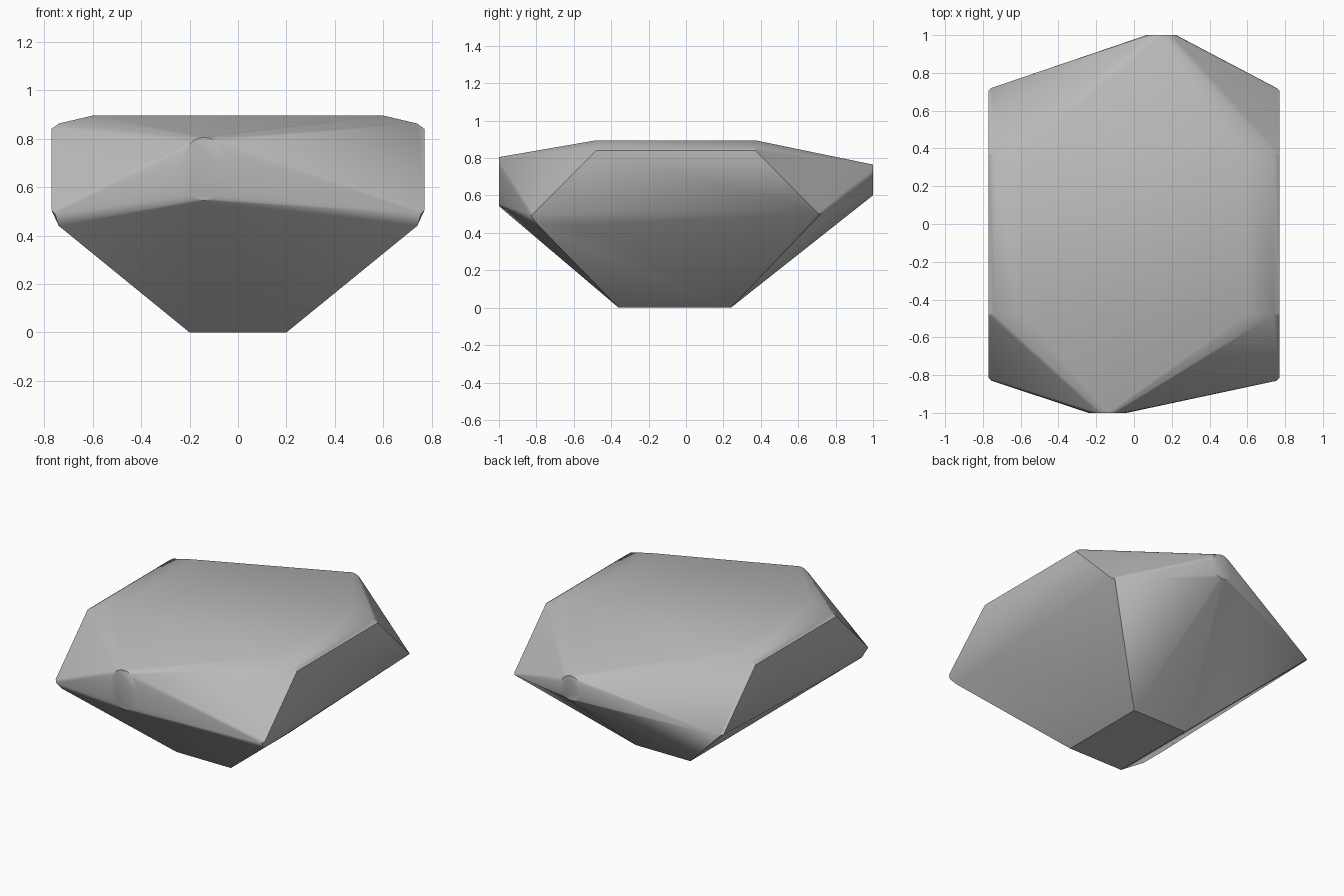
import bpy, bmesh, math

cube = bpy.data.objects.get("Cube")
if cube:
    bpy.data.objects.remove(cube, do_unlink=True)

# Plain grey stone
stone = bpy.data.materials.new("grey_stone")
stone.use_nodes = True
grey = (0.5, 0.5, 0.5, 1)
stone.diffuse_color = grey
stone.node_tree.nodes["Principled BSDF"].inputs["Base Color"].default_value = grey


def oval(cx, y, cz, rx, rz, sides=24):
    """Blunt nose: an upright oval facing along y."""
    return [(cx + rx * math.cos(i * math.tau / sides), y,
             cz + rz * math.sin(i * math.tau / sides)) for i in range(sides)]


# Noses at the two ends, offset to opposite sides
points = oval(-0.14, -1, 0.675, 0.1, 0.13) + oval(0.145, 1, 0.683, 0.078, 0.082)
points.append((-0.14, -0.985, 0.53))

# Mirrored points: small base, flat top with chamfer, flat flanks, lower lip
half = []
for y in (-0.36, 0.24):
    half.append((0.2, y, 0))
for y in (-0.48, 0.37):
    half += [(0.6, y, 0.895), (0.74, y, 0.862), (0.77, y, 0.84)]
half += [(0.77, -0.815, 0.505), (0.755, -0.83, 0.49),
         (0.77, 0.705, 0.505), (0.755, 0.72, 0.5),
         (0.74, -0.79, 0.44), (0.74, -0.6, 0.44)]
for x, y, z in half:
    points += [(x, y, z), (-x, y, z)]

# Wrap the points in a convex skin and merge flat areas
bm = bmesh.new()
for p in points:
    bm.verts.new(p)
hull = bmesh.ops.convex_hull(bm, input=bm.verts)
loose = {v for v in hull["geom_interior"] + hull["geom_unused"]
         if isinstance(v, bmesh.types.BMVert) and not v.link_faces}
bmesh.ops.delete(bm, geom=list(loose), context="VERTS")
bmesh.ops.dissolve_limit(bm, angle_limit=math.radians(0.5),
                         verts=bm.verts, edges=bm.edges)
bmesh.ops.recalc_face_normals(bm, faces=bm.faces)

mesh = bpy.data.meshes.new("faceted_stone")
bm.to_mesh(mesh)
bm.free()
mesh.materials.append(stone)
rock = bpy.data.objects.new("faceted_stone", mesh)
bpy.context.collection.objects.link(rock)

# Soft rounded folds, crisp main edges
bpy.ops.object.select_all(action="DESELECT")
rock.select_set(True)
bpy.context.view_layer.objects.active = rock
bpy.ops.object.shade_smooth_by_angle(angle=math.radians(30))
